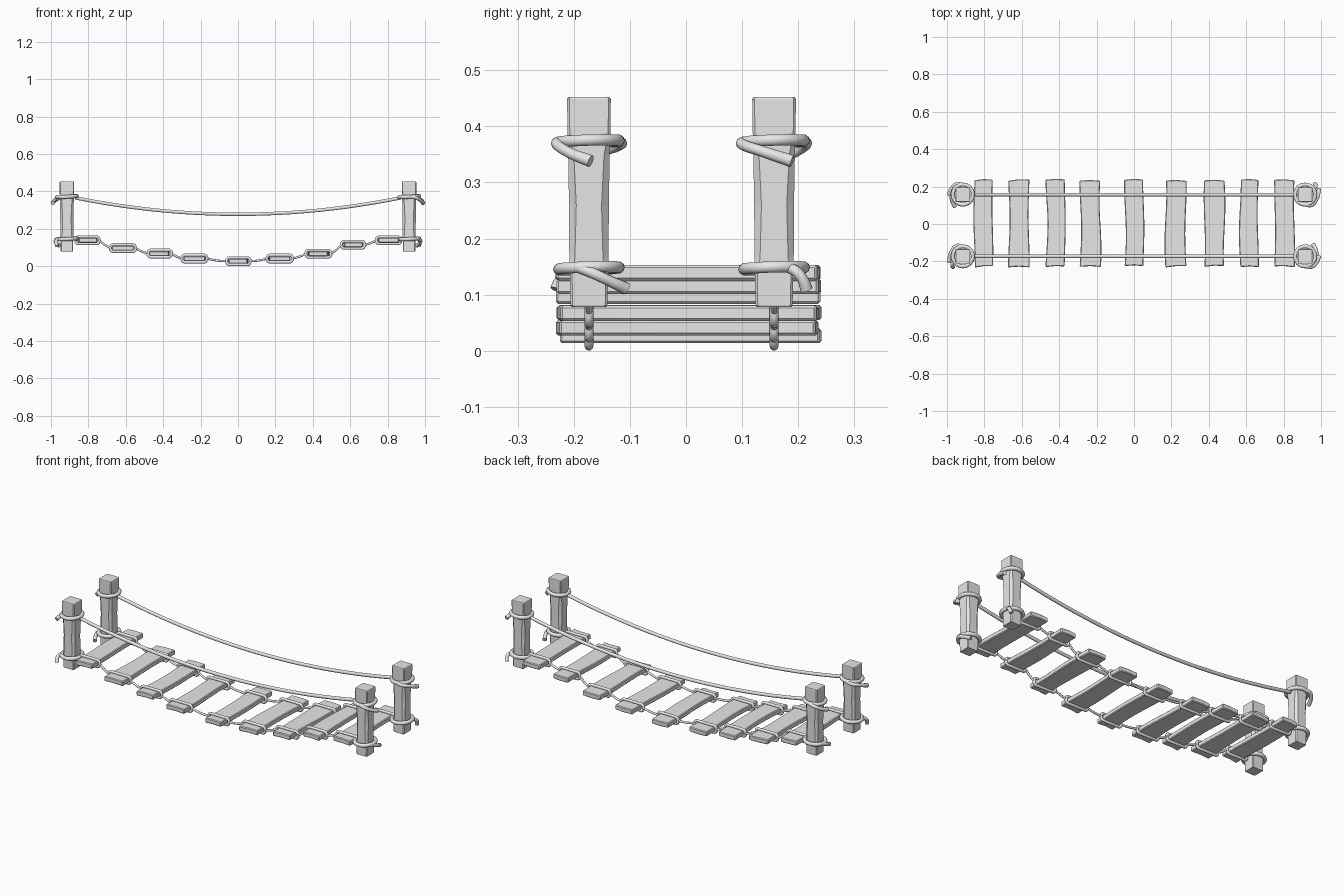
import bpy, bmesh, math, random
from mathutils import Vector

if "Cube" in bpy.data.objects:
    bpy.data.objects.remove(bpy.data.objects["Cube"])

random.seed(4)
mat = bpy.data.materials.new("light grey")
mat.diffuse_color = (0.8, 0.8, 0.8, 1)
mat.use_nodes = True
mat.node_tree.nodes["Principled BSDF"].inputs["Base Color"].default_value = mat.diffuse_color

POST_X = 0.915
SIDES = (-0.173, 0.157)          # y of the front and back rope lines


def rope(name, pts, r, closed=False, smooth_path=True, end=1.0):
    """Round rope through the points, turned into a mesh."""
    cu = bpy.data.curves.new(name, 'CURVE')
    cu.dimensions = '3D'
    cu.bevel_depth, cu.bevel_resolution, cu.use_fill_caps = r, 3, True
    cu.resolution_u = 5
    if smooth_path:
        sp = cu.splines.new('BEZIER')
        sp.bezier_points.add(len(pts) - 1)
        for b, p in zip(sp.bezier_points, pts):
            b.co = p
            b.handle_left_type = b.handle_right_type = 'AUTO'
        sp.bezier_points[-1].radius = end
    else:
        sp = cu.splines.new('POLY')
        sp.points.add(len(pts) - 1)
        for b, p in zip(sp.points, pts):
            b.co = (*p, 1)
    sp.use_cyclic_u = closed
    ob = bpy.data.objects.new(name, cu)
    bpy.context.collection.objects.link(ob)
    activate(ob)
    bpy.ops.object.convert(target='MESH')
    ob = bpy.context.object
    ob.data.materials.clear()
    ob.data.materials.append(mat)
    bpy.ops.object.shade_smooth_by_angle(angle=math.radians(50))
    return ob


def activate(ob):
    bpy.ops.object.select_all(action='DESELECT')
    ob.select_set(True)
    bpy.context.view_layer.objects.active = ob


def loft(name, rings, bevel=0.0):
    """Closed solid through a stack of equal-sized rings."""
    bm = bmesh.new()
    vs = [[bm.verts.new(p) for p in ring] for ring in rings]
    n = len(rings[0])
    for a, b in zip(vs, vs[1:]):
        for i in range(n):
            bm.faces.new((a[i], a[(i + 1) % n], b[(i + 1) % n], b[i]))
    bm.faces.new(vs[0][::-1])
    bm.faces.new(vs[-1])
    bmesh.ops.recalc_face_normals(bm, faces=bm.faces)
    me = bpy.data.meshes.new(name)
    bm.to_mesh(me)
    bm.free()
    me.materials.append(mat)
    ob = bpy.data.objects.new(name, me)
    bpy.context.collection.objects.link(ob)
    if bevel:
        m = ob.modifiers.new("worn_edges", 'BEVEL')
        m.width, m.segments, m.limit_method = bevel, 1, 'ANGLE'
        m.angle_limit = math.radians(40)
    return ob


def chamfered_square(x, y, z, h, c):
    q = [(h, -h + c), (h, h - c), (h - c, h), (-h + c, h),
         (-h, h - c), (-h, -h + c), (-h + c, -h), (h - c, -h)]
    return [(x + a, y + b, z) for a, b in q]


# Corner posts: slightly tapered, corners worn between the bindings
POST = [(0.078, 0.031, 0.004), (0.081, 0.033, 0.004), (0.135, 0.034, 0.004),
        (0.165, 0.035, 0.010), (0.26, 0.0355, 0.013), (0.35, 0.037, 0.010),
        (0.385, 0.038, 0.004), (0.449, 0.039, 0.004), (0.452, 0.037, 0.004)]
# Loose rope ends relative to the post centre, for two post variants
UPPER = [[(0, -.053, 0), (.033, -.057, -.005), (.060, -.035, -.020), (.076, .003, -.035)],
         [(0, -.053, 0), (.033, -.057, -.005), (.064, -.020, -.018), (.074, .032, -.035)]]
LOWER = [[(.050, -.018, .001), (.061, .010, -.010), (.056, .040, -.024), (.042, .066, -.036)],
         [(.046, .027, .001), (.056, .042, -.008), (.057, .052, -.022), (.052, .058, -.038)]]

for sx in (-1, 1):
    for k, y in enumerate(SIDES):
        x = sx * POST_X
        loft("post", [chamfered_square(x, y, z, h, c) for z, h, c in POST])
        v = k if sx > 0 else 1 - k
        for zc, tail in ((0.373, UPPER[v]), (0.147, LOWER[v])):
            ring = [(x + .0535 * math.cos(a), y + .0535 * math.sin(a),
                     zc + .003 * math.sin(a + 1))
                    for a in (math.tau * i / 32 for i in range(32))]
            rope("post_binding", ring, 0.0105, closed=True, smooth_path=False)
            rope("binding_tail", [(x + sx * a, y + sx * b, zc + c) for a, b, c in tail],
                 0.0098, end=1.15)

# Hand ropes sagging between the upper bindings
for y in SIDES:
    pts = [(x, y, 0.278 + 0.088 * (x / 0.87) ** 2)
           for x in (-0.87 + 1.74 * i / 24 for i in range(25))]
    rope("hand_rope", pts, 0.0095, smooth_path=False)

# Deck planks: centre x, centre z, half width
PLANKS = [(-.805, .139, .050), (-.615, .097, .054), (-.418, .068, .050),
          (-.233, .041, .054), (.002, .027, .050), (.223, .041, .055),
          (.430, .067, .054), (.615, .115, .049), (.805, .139, .053)]
for x, z, w in PLANKS:
    ph = [random.uniform(0, math.tau) for _ in range(2)]
    amp = [random.uniform(.002, .007) for _ in range(2)]
    ends = [random.uniform(-.005, .005) for _ in range(4)]
    rings = []
    N = 8
    for i in range(N + 1):
        y = 0.003 + 0.232 * (2 * i / N - 1)
        t = 5.5 * i / N
        xl = x - w + amp[0] * math.sin(t + ph[0])
        xr = x + w + amp[1] * math.sin(t + ph[1])
        yl = y + (ends[0] if i == 0 else ends[1] if i == N else 0)
        yr = y + (ends[2] if i == 0 else ends[3] if i == N else 0)
        ym, xm = (yl + yr) / 2 + (.004 if i in (0, N) else 0), (xl + xr) / 2
        b, u = z - .0135, z + .0135
        rings.append([(xl, yl, b), (xm, ym, b), (xr, yr, b),
                      (xr, yr, u), (xm, ym, u), (xl, yl, u)])
    loft("plank", rings, bevel=0.004)

    # Rope loops lashed round each plank
    for y in SIDES:
        hw, hh, c = w + .013, .019, .012
        q = [(hw, hh - c), (hw - c * .4, hh - c * .35), (hw - c, hh)]
        q += [(-a, b) for a, b in q[::-1]]
        q += [(a, -b) for a, b in q[::-1]]
        rope("plank_loop", [(x + a, y, z + b) for a, b in q], 0.0078,
             closed=True, smooth_path=False)

# Deck ropes linking neighbouring planks and the posts
for y in SIDES:
    for (xa, za, wa), (xb, zb, wb) in zip(PLANKS, PLANKS[1:]):
        a, b = Vector((xa + wa + .012, y, za)), Vector((xb - wb - .012, y, zb))
        mid = (a + b) / 2 - Vector((0, 0, .003))
        rope("deck_rope", [a, mid, b], 0.006)
    for s, (xe, ze, we) in ((-1, PLANKS[0]), (1, PLANKS[-1])):
        rope("deck_rope_end", [(xe + s * we, y, ze), (s * .868, y, .146)], 0.006,
             smooth_path=False)
